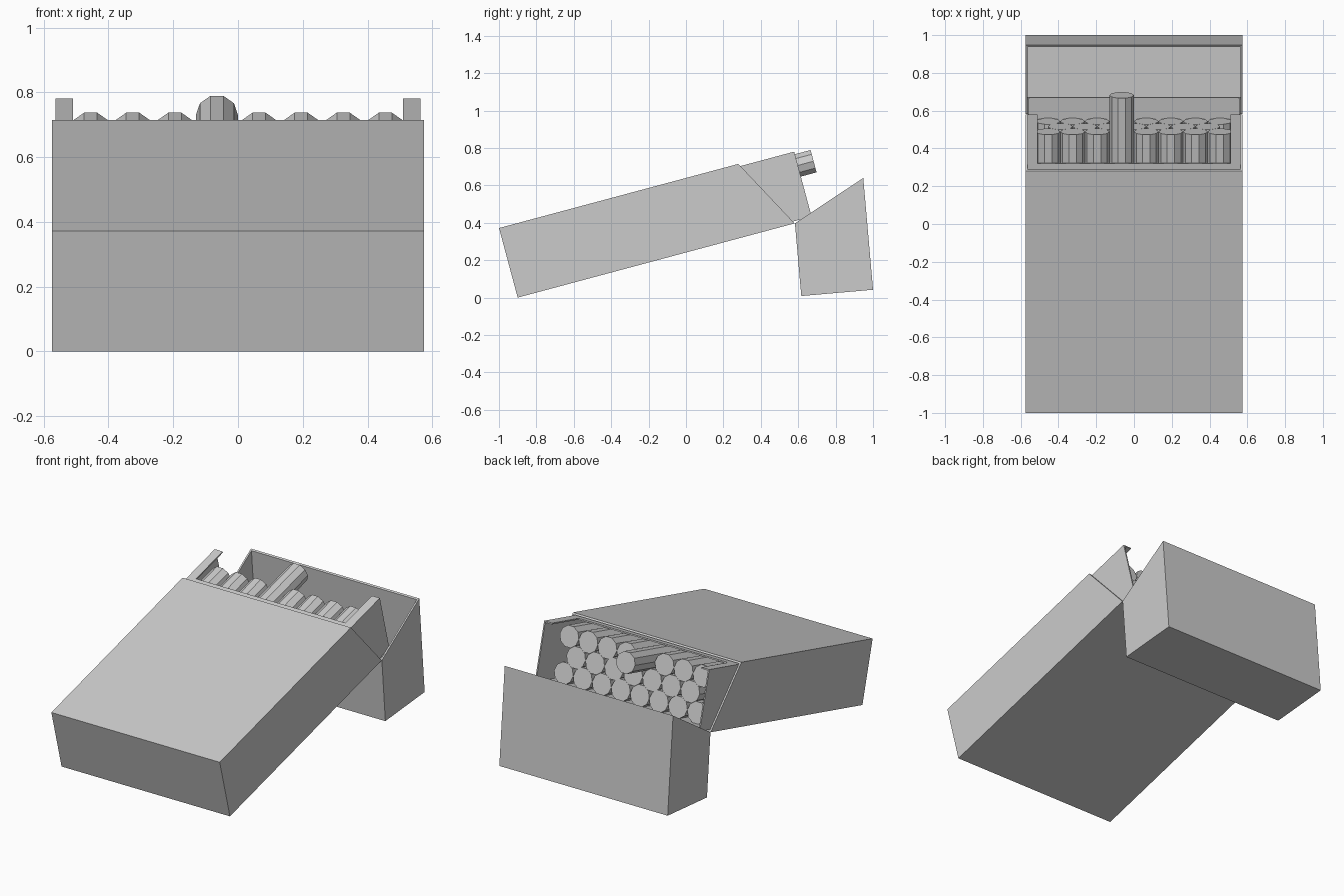
import bpy, bmesh
from math import radians, cos, sin, pi
from mathutils import Matrix

if "Cube" in bpy.data.objects:
    bpy.data.objects.remove(bpy.data.objects["Cube"])

W, T, WALL = 0.575, 0.385, 0.010     # half width, depth, card thickness

# Local frames: x across, y along the length, z through the depth
PACK = Matrix.Translation((0, -0.90, 0)) @ Matrix.Rotation(radians(15), 4, 'X')
LID = Matrix.Translation((0, 1.0, 0.042)) @ Matrix.Rotation(radians(95), 4, 'X')


def finish(name, bm, frame):
    bmesh.ops.recalc_face_normals(bm, faces=bm.faces)
    mesh = bpy.data.meshes.new(name)
    bm.to_mesh(mesh)
    bm.free()
    obj = bpy.data.objects.new(name, mesh)
    bpy.context.collection.objects.link(obj)
    obj.matrix_world = frame
    return obj


def slanted_box(name, low_len, high_len, frame):
    """Hollow box, closed at y=0, open along a slanted rim."""
    bm = bmesh.new()
    loops = []
    for inset in (0, WALL):
        x, z0, z1 = W - inset, inset, T - inset
        ring = [(-x, z0), (x, z0), (x, z1), (-x, z1)]
        end = [bm.verts.new((a, inset, b)) for a, b in ring]
        rim = [bm.verts.new((a, low_len + (high_len - low_len) * b / T, b))
               for a, b in ring]
        bm.faces.new(end)
        for i in range(4):
            j = (i + 1) % 4
            bm.faces.new((end[i], end[j], rim[j], rim[i]))
        loops.append(rim)
    outer, inner = loops
    for i in range(4):
        j = (i + 1) % 4
        bm.faces.new((outer[i], outer[j], inner[j], inner[i]))
    return finish(name, bm, frame)


def prism(name, profile, y0, y1, frame):
    """Extrude an (x, z) profile along the length."""
    bm = bmesh.new()
    face = bm.faces.new([bm.verts.new((x, y0, z)) for x, z in profile])
    ext = bmesh.ops.extrude_face_region(bm, geom=[face])['geom']
    bmesh.ops.translate(bm, vec=(0, y1 - y0, 0),
                        verts=[v for v in ext if isinstance(v, bmesh.types.BMVert)])
    if not face.is_valid or len(bm.faces) < len(profile) + 2:
        bm.faces.new([v for v in bm.verts if abs(v.co.y - y0) < 1e-6])
    return finish(name, bm, frame)


# Outer carton and the hinged lid hanging open behind it
slanted_box("carton_body", 1.533, 1.325, PACK)
slanted_box("hinged_lid", 0.60, 0.39, LID)

# Inner liner: C-shaped sleeve, with a lower front panel closing the cutout
xo, xi, xc = 0.564, 0.556, 0.51
zb, zf, t = 0.012, 0.371, 0.008
half = [(xo, zb), (xo, zf), (xc, zf), (xc, zf - t), (xi, zf - t), (xi, zb + t)]
sleeve = half + [(-x, z) for x, z in reversed(half)]
prism("liner_sleeve", sleeve, 0.012, 1.63, PACK)
prism("liner_front_panel", [(-xc, zf - t), (xc, zf - t), (xc, zf), (-xc, zf)],
      0.012, 1.362, PACK)

# Three staggered rows of ten-sided sticks, one pulled out
R, PITCH = 0.065, 0.13
circle = [(R * cos(2 * pi * k / 10), R * sin(2 * pi * k / 10)) for k in range(10)]
stick_mesh = None
for row, (count, z) in enumerate([(8, 0.082), (7, 0.1885), (8, 0.295)]):
    for i in range(count):
        x = (i - (count - 1) / 2) * PITCH
        pull = 0.20 if (row == 2 and i == 3) else 0.0
        frame = PACK @ Matrix.Translation((x, pull, z))
        if stick_mesh is None:
            stick_mesh = prism("stick_0_0", circle, 0.02, 1.517, frame).data
        else:
            obj = bpy.data.objects.new(f"stick_{row}_{i}", stick_mesh)
            bpy.context.collection.objects.link(obj)
            obj.matrix_world = frame
